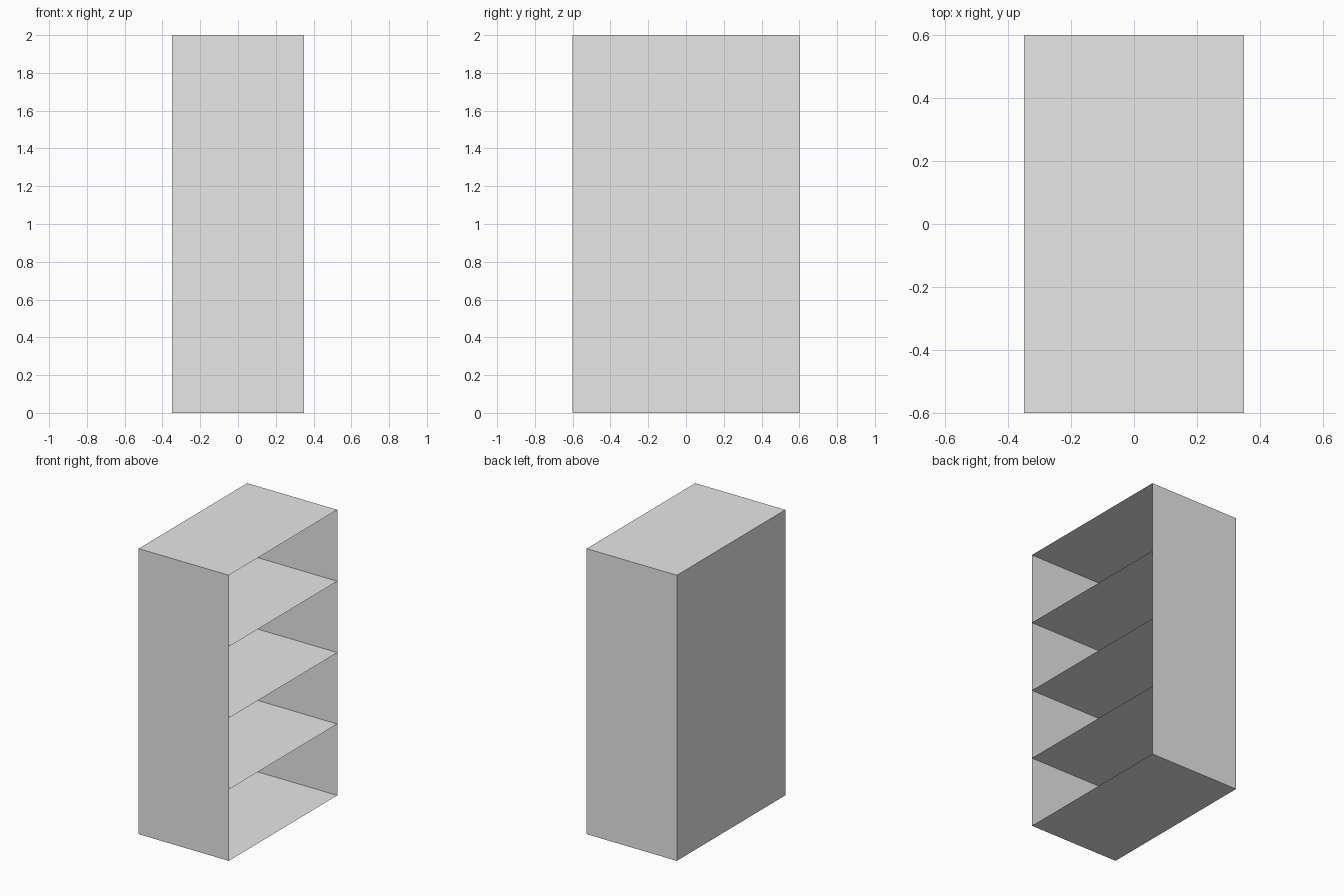
import bpy
import bmesh
from mathutils import Matrix, Vector

WIDTH, DEPTH, HEIGHT = 0.698, 1.2, 2.0
BAYS = 4

cube = bpy.data.objects.get("Cube")
if cube:
    bpy.data.objects.remove(cube, do_unlink=True)

# Single plain grey
grey = bpy.data.materials.new("light_grey")
grey.use_nodes = True
colour = (0.8, 0.8, 0.8, 1)
grey.diffuse_color = colour
grey.node_tree.nodes["Principled BSDF"].inputs["Base Color"].default_value = colour


def add_object(name, bm, location):
    mesh = bpy.data.meshes.new(name)
    bm.to_mesh(mesh)
    bm.free()
    mesh.materials.append(grey)
    obj = bpy.data.objects.new(name, mesh)
    obj.location = location
    bpy.context.collection.objects.link(obj)
    return obj


# Cabinet shell: thin-walled box, open along the whole +x side
bm = bmesh.new()
bmesh.ops.create_cube(bm, size=1, matrix=Matrix.Diagonal((WIDTH, DEPTH, HEIGHT, 1)))
bm.normal_update()
open_side = [f for f in bm.faces if f.normal.dot(Vector((1, 0, 0))) > 0.9]
bmesh.ops.delete(bm, geom=open_side, context="FACES_ONLY")
add_object("cabinet_shell", bm, (0, 0, HEIGHT / 2))

# Shelves: thin sheets dividing the shell into equal bays
for i in range(1, BAYS):
    bm = bmesh.new()
    bmesh.ops.create_grid(bm, x_segments=1, y_segments=1, size=0.5,
                          matrix=Matrix.Diagonal((WIDTH, DEPTH, 1, 1)))
    add_object(f"shelf_{i}", bm, (0, 0, HEIGHT * i / BAYS))
